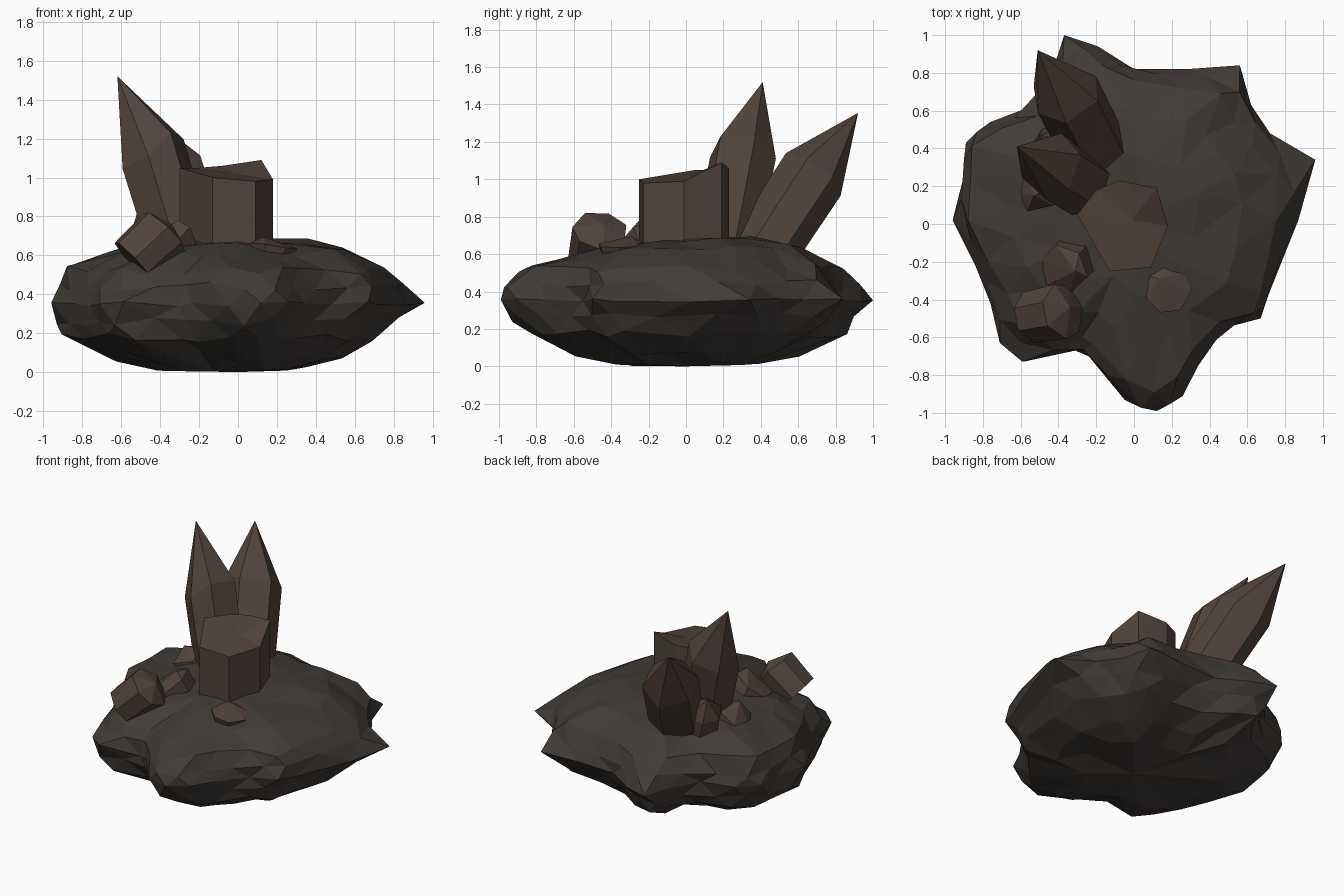
import bpy, bmesh, math, random
from mathutils import Vector

if "Cube" in bpy.data.objects:
    bpy.data.objects.remove(bpy.data.objects["Cube"])

random.seed(11)

def material(name, col):
    m = bpy.data.materials.new(name)
    m.diffuse_color = (*col, 1)
    m.use_nodes = True
    m.node_tree.nodes["Principled BSDF"].inputs["Base Color"].default_value = m.diffuse_color
    return m

STONE = material("dark_stone", (0.052, 0.044, 0.038))
CRYSTAL = material("brown_crystal", (0.085, 0.056, 0.044))

def finish(bm, name, mat):
    bmesh.ops.recalc_face_normals(bm, faces=bm.faces)
    me = bpy.data.meshes.new(name)
    bm.to_mesh(me)
    bm.free()
    me.materials.append(mat)
    ob = bpy.data.objects.new(name, me)
    bpy.context.collection.objects.link(ob)
    return ob

# Rock plan outline: x, y, width factor of upper wall, width factor of lower wall
OUTLINE = [
    (.96, .34, .78, .74), (.72, .48, .86, .85), (.62, .63, .86, .85), (.56, .84, .82, .78),
    (.28, .82, .88, .8), (0, .82, .92, .85), (-.19, .94, .88, .85), (-.37, 1.0, .85, .86),
    (-.42, .84, .9, .9), (-.55, .62, .92, .93), (-.76, .54, .94, .93), (-.89, .43, .95, .92),
    (-.9, .25, .96, .95), (-.96, .02, .92, .95), (-.84, -.22, .91, .95), (-.76, -.42, .89, .95),
    (-.71, -.63, .84, .94), (-.59, -.73, .83, .9), (-.31, -.67, .88, .9), (-.24, -.7, .9, .9),
    (-.05, -.94, .88, .84), (.12, -1.0, .9, .84), (.26, -.92, .88, .84), (.34, -.75, .89, .9),
    (.48, -.55, .93, .95), (.67, -.5, .93, .85), (.71, -.38, .95, .87), (.87, .02, .87, .8)]
N = len(OUTLINE)

def rock():
    bm = bmesh.new()

    def ring(z, scale, mid=False, step=1, jr=.025, jz=.025, tilt=0, prong=0):
        out = []
        for i in range(0, N, step):
            p, q = OUTLINE[i], OUTLINE[(i + 1) % N]
            x, y, u, l = [(a + b) / 2 for a, b in zip(p, q)] if mid else p
            s = scale(u, l) * (1 + random.uniform(-jr, jr))
            if y < -.88:                       # split ledges of the front spur
                s += prong
            zz = z + random.uniform(-jz, jz) + tilt * (y * s + .4)
            if z > .58:                        # raised right shoulder
                zz += .06 * max(0, x * s - .2)
            out.append(bm.verts.new((x * s, y * s, max(zz, 0))))
        return out

    # staggered bands give the diamond facets
    rings = [
        ring(.075, lambda u, l: .74 * l, True),
        ring(.175, lambda u, l: l, jr=.015),
        ring(.26, lambda u, l: (1 + l) / 2 + .01, True, jr=.02, prong=.04),
        ring(.35, lambda u, l: 1, jr=0, jz=.015, prong=-.01),
        ring(.44, lambda u, l: (1 + u) / 2 + .02, True, jr=.02, prong=.03),
        ring(.525, lambda u, l: u, jr=.015),
        ring(.6, lambda u, l: .77 * u, True, tilt=.03)]
    for k in range(6):
        m, p = (rings[k], rings[k + 1]) if k % 2 == 0 else (rings[k + 1], rings[k])
        for i in range(N):
            j = (i + 1) % N
            bm.faces.new((p[i], p[j], m[i]))
            bm.faces.new((m[i], p[j], m[j]))

    # crown and underside, with half as many facets
    crown = ring(.645, lambda u, l: .42, True, 2, .12, .012, .06)
    sole = ring(.03, lambda u, l: .5 * l, True, 2, .08, .03)
    for outer, inner, zc in ((rings[-1], crown, .685), (rings[0], sole, 0)):
        c = bm.verts.new((0, 0, zc))
        h = N // 2
        for i in range(h):
            j = (i + 1) % h
            a, b, d = outer[2 * i], outer[2 * i + 1], outer[(2 * i + 2) % N]
            bm.faces.new((inner[i], a, b))
            bm.faces.new((inner[i], b, inner[j]))
            bm.faces.new((b, d, inner[j]))
            bm.faces.new((inner[i], inner[j], c))
    finish(bm, "rock_base", STONE)

def crystal(name, base, shoulder, tip, r0, r1, sides=6, twist=0, rough=.03):
    """Faceted shaft from base to shoulder, closed by a point at tip."""
    bm = bmesh.new()
    base, shoulder, tip = Vector(base), Vector(shoulder), Vector(tip)
    axis = (shoulder - base).normalized()
    rot = axis.to_track_quat('Z', 'Y')
    lo, hi = [], []
    for i in range(sides):
        a = twist + math.tau * (i + random.uniform(-.1, .1)) / sides
        d = rot @ Vector((math.cos(a), math.sin(a), 0))
        lo.append(bm.verts.new(base + d * r0))
        hi.append(bm.verts.new(shoulder + d * r1 + axis * random.uniform(-rough, rough)))
    apex = bm.verts.new(tip)
    for i in range(sides):
        j = (i + 1) % sides
        bm.faces.new((lo[i], lo[j], hi[j], hi[i]))
        bm.faces.new((hi[i], hi[j], apex))
    bm.faces.new(lo[::-1])
    finish(bm, name, CRYSTAL)

def broken_column():
    # upright shaft with an uneven snapped top
    top = [(-.3, .05, 1.05), (-.2, .18, 1.05), (-.08, .23, 1.06), (.12, .19, 1.09),
           (.18, -.01, .99), (.09, -.23, .98), (-.13, -.25, 1.0)]
    bm = bmesh.new()
    hi = [bm.verts.new(p) for p in top]
    lo = [bm.verts.new((x, y, .58)) for x, y, _ in top]
    c = bm.verts.new((-.01, .02, 1.02))
    n = len(top)
    for i in range(n):
        j = (i + 1) % n
        bm.faces.new((lo[i], lo[j], hi[j], hi[i]))
        bm.faces.new((hi[i], hi[j], c))
    bm.faces.new(lo[::-1])
    finish(bm, "broken_column_crystal", CRYSTAL)

rock()
broken_column()

# two tall leaning points
crystal("tall_crystal", (-.28, .21, .6), (-.44, .31, 1.13), (-.62, .41, 1.52), .175, .18, 6, .3, .05)
crystal("leaning_crystal", (-.21, .4, .6), (-.36, .69, 1.04), (-.51, .92, 1.355), .18, .185, 6, .2, .03)

# stubby crystals and chips around them
crystal("front_stub_crystal", (-.54, -.49, .57), (-.38, -.46, .72), (-.34, -.44, .76), .14, .15, 7, .2, .02)
crystal("inner_stub_crystal", (-.33, -.2, .58), (-.37, -.24, .69), (-.31, -.25, .78), .14, .14, 6, .5)
crystal("front_chip", (.17, -.35, .58), (.18, -.35, .65), (.13, -.29, .695), .1, .125, 7, .1, .01)
crystal("side_chip", (-.46, .2, .56), (-.52, .18, .67), (-.53, .15, .75), .12, .12, 6, .4, .02)
crystal("back_chip", (-.36, .36, .58), (-.42, .4, .75), (-.5, .47, .88), .14, .13, 6, .1, .02)
